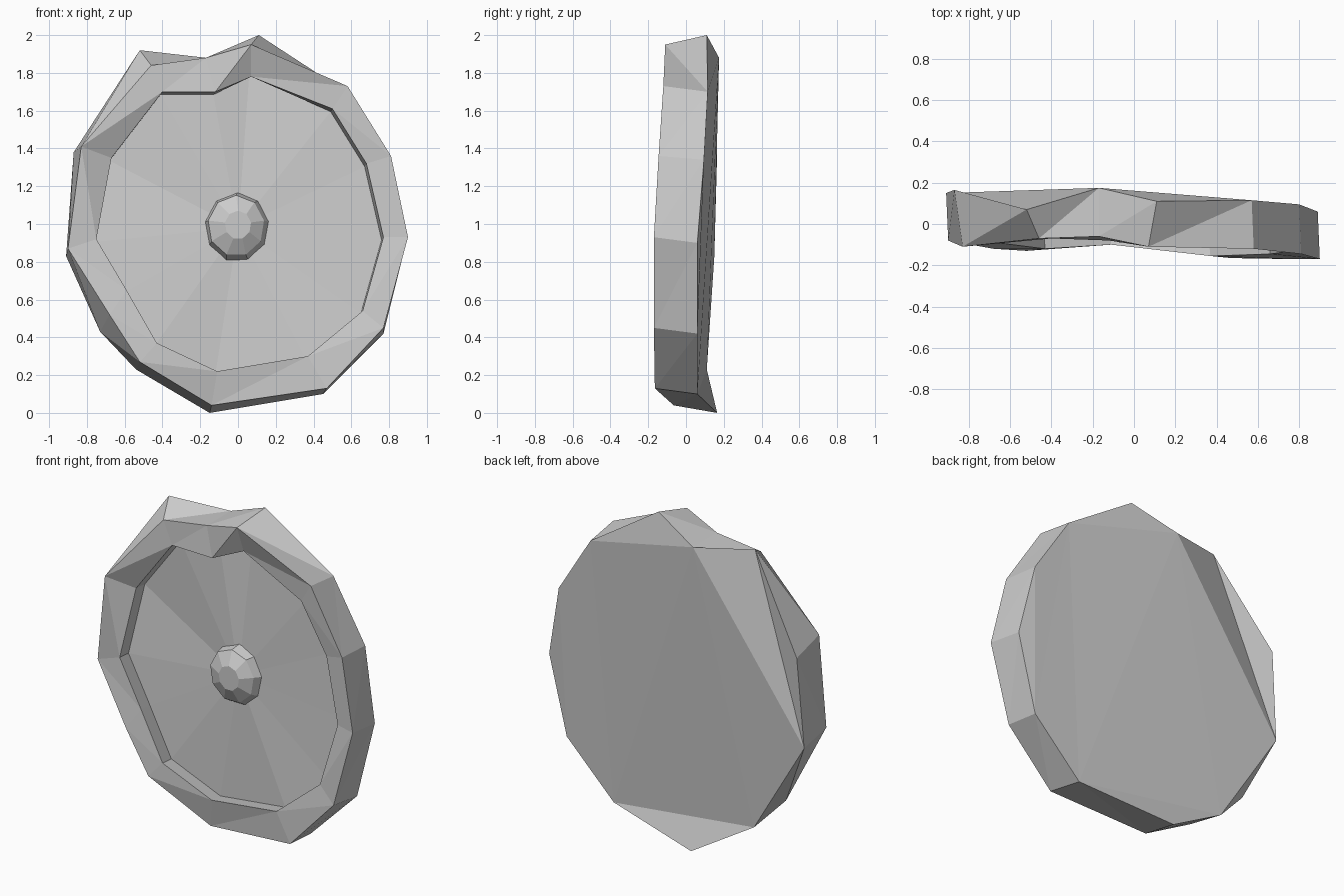
import bpy
import bmesh
from math import cos, sin, tau
from mathutils import Vector

default_cube = bpy.data.objects.get("Cube")
if default_cube:
    bpy.data.objects.remove(default_cube, do_unlink=True)


def flat_material(name, colour):
    material = bpy.data.materials.new(name)
    material.use_nodes = True
    material.diffuse_color = colour
    shader = material.node_tree.nodes["Principled BSDF"]
    shader.inputs["Base Color"].default_value = colour
    return material


grey = flat_material("plain grey", (0.6, 0.6, 0.6, 1))


def finish(bm, name):
    """Turn a closed bmesh into a flat shaded grey object."""
    bmesh.ops.triangulate(bm, faces=bm.faces[:])
    bmesh.ops.recalc_face_normals(bm, faces=bm.faces[:])
    mesh = bpy.data.meshes.new(name)
    bm.to_mesh(mesh)
    bm.free()
    mesh.materials.append(grey)
    obj = bpy.data.objects.new(name, mesh)
    bpy.context.scene.collection.objects.link(obj)
    return obj


def add_ring(bm, points):
    return [bm.verts.new(point) for point in points]


def bridge(bm, first, second, inward=(), outward=()):
    """Join two rings by quads, creasing the listed ones along a diagonal."""
    count = len(first)
    for i in range(count):
        j = (i + 1) % count
        a, b, c, d = first[i], first[j], second[j], second[i]
        if i in inward:
            faces = ((a, b, c), (a, c, d))
        elif i in outward:
            faces = ((a, b, d), (b, c, d))
        else:
            faces = ((a, b, c, d),)
        for face in faces:
            bm.faces.new(face)


# Uneven hammered rings, clockwise from the top as seen from the front
back_points = [
    (.11, .11, 2), (.57, .115, 1.7), (.8, .095, 1.34), (.89, .06, .9),
    (.77, .06, .42), (.45, .06, .1), (-.15, .165, 0), (-.54, .11, .23),
    (-.73, .07, .43), (-.91, .15, .83), (-.87, .165, 1.38),
    (-.52, .07, 1.92), (-.17, .175, 1.88),
]
rim_points = [
    (.07, -.11, 1.95), (.58, -.12, 1.73), (.81, -.145, 1.36), (.9, -.17, .93),
    (.77, -.17, .45), (.47, -.165, .13), (-.14, -.065, .04), (-.52, -.13, .27),
    (-.68, -.12, .52), (-.9, -.08, .87), (-.83, -.11, 1.41),
    (-.46, -.07, 1.84), (-.17, -.06, 1.88),
]
lip_points = [
    (.07, -.045, 1.78), (.5, -.1, 1.61), (.68, -.11, 1.32), (.77, -.13, .93),
    (.66, -.145, .54), (.37, -.155, .3), (-.11, -.1, .22), (-.43, -.12, .37),
    (-.59, -.1, .65), (-.75, -.08, .92), (-.67, -.035, 1.35),
    (-.4, -.07, 1.7), (-.12, -.08, 1.7),
]

# Disc: outer wall, front rim, short inner wall and shallow floor
bm = bmesh.new()
back = add_ring(bm, back_points)
rim = add_ring(bm, rim_points)
lip = add_ring(bm, lip_points)
floor_shift = Vector((-.01, .1, -.015))
floor = add_ring(bm, [Vector(point) + floor_shift for point in lip_points])
floor[0].co.z += .035
bridge(bm, back, rim, inward=(8,), outward=(0, 7))
bridge(bm, rim, lip, inward=(10,), outward=(0, 12))
bridge(bm, lip, floor)
centre = bm.verts.new((0, .005, .98))
for i, vert in enumerate(floor):
    bm.faces.new((vert, floor[(i + 1) % len(floor)], centre))

# Back: one broad facet with chipped corners around it
back_facets = (
    (1, 2, 3, 4, 5, 7, 9, 12), (5, 6, 7), (7, 8, 9),
    (9, 10, 11), (9, 11, 12), (12, 0, 1),
)
for facet in back_facets:
    bm.faces.new([back[i] for i in facet])
finish(bm, "disc")

# Central boss: a nine sided knob with a sloped shoulder and flat top
bm = bmesh.new()
sides = 9
boss_rings = []
for radius, x, depth, height in (
    (.18, 0, .03, .975), (.15, -.01, -.045, .99), (.07, 0, -.09, .995),
):
    angles = [tau * (i / sides + 1 / 4) for i in range(sides)]
    boss_rings.append(add_ring(bm, [
        (x + radius * cos(a), depth, height + radius * 1.08 * sin(a)) for a in angles
    ]))
for lower, upper in zip(boss_rings, boss_rings[1:]):
    bridge(bm, lower, upper)
bm.faces.new(boss_rings[0])
bm.faces.new(boss_rings[-1])
finish(bm, "boss")
